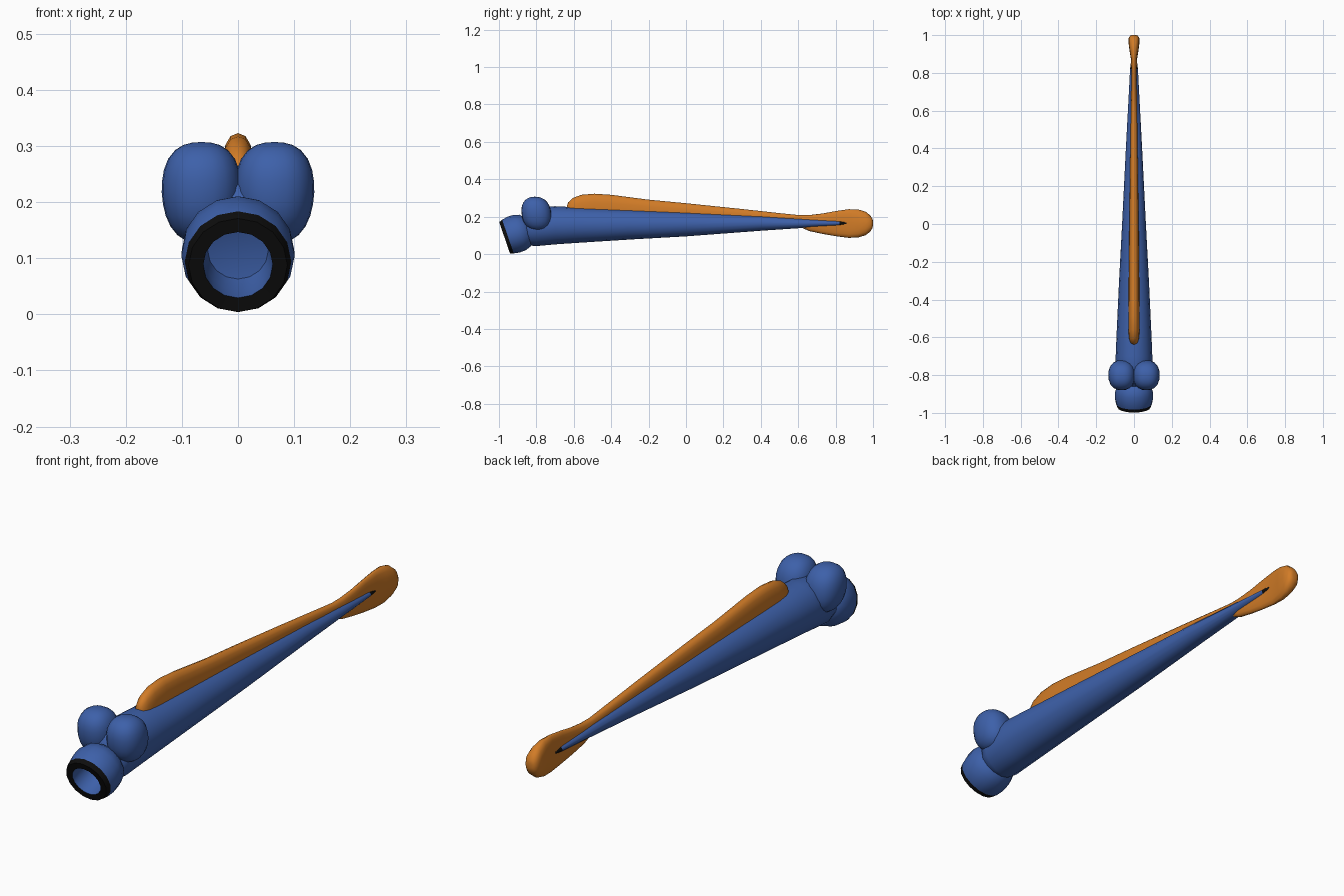
import bpy, bmesh, math
from mathutils import Vector

if "Cube" in bpy.data.objects:
    bpy.data.objects.remove(bpy.data.objects["Cube"])


def make_mat(name, rgb):
    m = bpy.data.materials.new(name)
    m.diffuse_color = (*rgb, 1.0)
    m.use_nodes = True
    m.node_tree.nodes["Principled BSDF"].inputs["Base Color"].default_value = m.diffuse_color
    return m


BLUE = make_mat("blue skin", (0.047, 0.118, 0.40))
ORANGE = make_mat("orange fin", (0.64, 0.20, 0.02))
BLACK = make_mat("black", (0.004, 0.004, 0.004))


def finish(bm, name, mats, angle=50):
    bmesh.ops.recalc_face_normals(bm, faces=bm.faces[:])
    me = bpy.data.meshes.new(name)
    bm.to_mesh(me)
    bm.free()
    ob = bpy.data.objects.new(name, me)
    bpy.context.collection.objects.link(ob)
    for m in mats:
        me.materials.append(m)
    bpy.ops.object.select_all(action='DESELECT')
    ob.select_set(True)
    bpy.context.view_layer.objects.active = ob
    bpy.ops.object.shade_smooth_by_angle(angle=math.radians(angle))
    return ob


def loft(name, stations, mats, sides=16, tilt=0.0, second=(), power=1.0, angle=50):
    """Skin rings (y, z, half width, half height); spans listed in second use material 1."""
    bm = bmesh.new()
    up = Vector((0, -math.sin(tilt), math.cos(tilt)))
    rings = []
    for y, z, rx, rz in stations:
        ring = []
        for i in range(sides):
            a = 2 * math.pi * i / sides
            c, s = (math.copysign(abs(v) ** power, v) for v in (math.cos(a), math.sin(a)))
            ring.append(bm.verts.new(Vector((rx * c, y, z)) + up * rz * s))
        rings.append(ring)
    for k in range(len(rings) - 1):
        for i in range(sides):
            j = (i + 1) % sides
            f = bm.faces.new((rings[k][i], rings[k][j], rings[k + 1][j], rings[k + 1][i]))
            f.material_index = int(k in second)
    bm.faces.new(rings[0])
    last = bm.faces.new(rings[-1])
    last.material_index = int(len(rings) - 2 in second)
    return finish(bm, name, mats, angle)


# Long tapering body with a dark tip
loft("body", [(-0.865, 0.13, 0.060, 0.060), (-0.845, 0.138, 0.086, 0.088),
              (-0.81, 0.147, 0.097, 0.105), (-0.70, 0.154, 0.097, 0.102),
              (-0.60, 0.155, 0.093, 0.096), (-0.30, 0.158, 0.079, 0.080),
              (0.0, 0.160, 0.063, 0.065), (0.40, 0.165, 0.043, 0.040),
              (0.70, 0.165, 0.027, 0.020), (0.82, 0.165, 0.021, 0.013),
              (0.86, 0.165, 0.016, 0.010), (0.873, 0.165, 0.008, 0.005)],
     [BLUE, BLACK], second=(9, 10))

# Round mouth: cavity, black lip, then the outer shell running back into the body
TILT = 0.331
profile = [(0.085, 0.030), (0.080, 0.054), (0.04, 0.061), (0.0, 0.062),
           (-0.001, 0.088), (0.018, 0.095), (0.05, 0.101), (0.085, 0.100),
           (0.115, 0.090), (0.14, 0.065), (0.15, 0.03)]
loft("mouth", [(-0.969 + t * math.cos(TILT), 0.088 + t * math.sin(TILT), r, r)
               for t, r in profile],
     [BLUE, BLACK], tilt=TILT, second=(3, 4), angle=40)

# Long back fin flowing into the paddle-shaped tail: (y, bottom, top, half width)
fin = [(-0.637, 0.215, 0.255, 0.008), (-0.630, 0.19, 0.277, 0.019),
       (-0.605, 0.17, 0.300, 0.027), (-0.56, 0.16, 0.317, 0.030),
       (-0.49, 0.16, 0.323, 0.030), (-0.40, 0.16, 0.317, 0.029),
       (-0.20, 0.16, 0.291, 0.027), (0.0, 0.16, 0.272, 0.025),
       (0.30, 0.16, 0.241, 0.021), (0.52, 0.158, 0.217, 0.018),
       (0.61, 0.145, 0.208, 0.016), (0.66, 0.123, 0.209, 0.016),
       (0.73, 0.108, 0.217, 0.015), (0.80, 0.096, 0.230, 0.014),
       (0.87, 0.087, 0.240, 0.016), (0.92, 0.089, 0.239, 0.024),
       (0.96, 0.101, 0.227, 0.029), (0.985, 0.120, 0.207, 0.028),
       (0.997, 0.140, 0.188, 0.020), (1.0, 0.153, 0.175, 0.010)]
loft("fin_and_tail", [(y, (b + t) / 2, w, (t - b) / 2) for y, b, t, w in fin],
     [ORANGE], power=0.85, angle=80)

# Pair of bulging, slightly boxy eyes
for side, label in ((-1, "left"), (1, "right")):
    bm = bmesh.new()
    bmesh.ops.create_uvsphere(bm, u_segments=20, v_segments=14, radius=1.0)
    for v in bm.verts:
        p = v.co.copy()
        p /= (abs(p.x) ** 2.5 + abs(p.y) ** 2.2 + abs(p.z) ** 2.5) ** (1 / 2.4)
        # narrower towards the bottom
        k = 1.0 + 0.10 * min(p.z, 0.0)
        v.co = (side * (0.065 + 0.071 * p.x * k), -0.80 + 0.079 * p.y + 0.008 * p.z * -1,
                0.217 + 0.090 * p.z)
    finish(bm, label + "_eye", [BLUE], 80)
